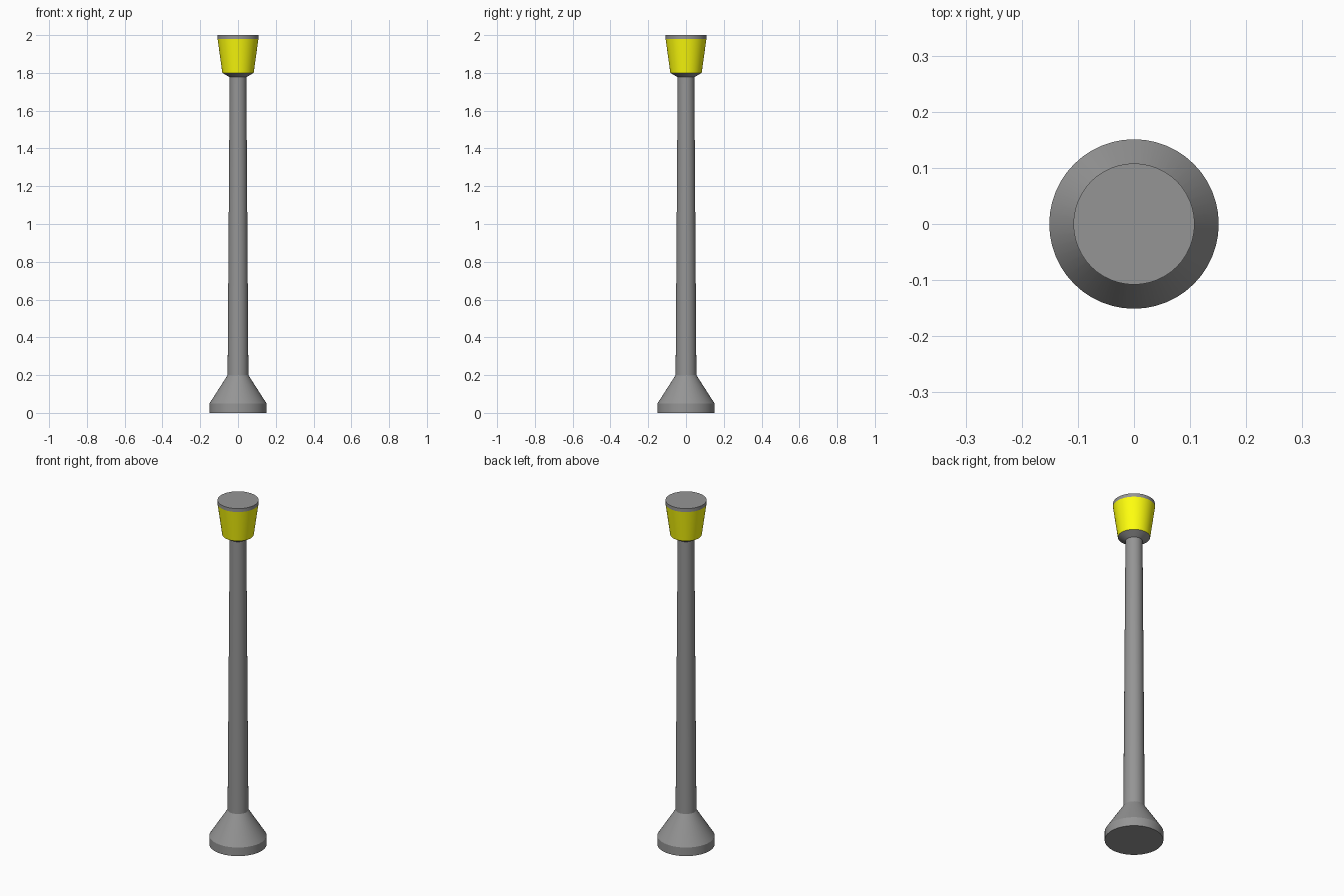
import bpy, bmesh
from math import cos, sin, tau, radians

if "Cube" in bpy.data.objects:
    bpy.data.objects.remove(bpy.data.objects["Cube"])

SIDES = 48


def material(name, color):
    mat = bpy.data.materials.new(name)
    mat.diffuse_color = color
    mat.use_nodes = True
    mat.node_tree.nodes["Principled BSDF"].inputs["Base Color"].default_value = mat.diffuse_color
    return mat


METAL = material("dark_grey_metal", (0.30, 0.30, 0.30, 1))
GLASS = material("yellow_glass", (1.0, 1.0, 0.004, 1))


def lathe(name, profile, mat=METAL, bottom=False, top=False):
    """Revolve (radius, z) points around z, optionally closing the ends."""
    bm = bmesh.new()
    rings = [[bm.verts.new((r * cos(tau * i / SIDES), r * sin(tau * i / SIDES), z))
              for i in range(SIDES)] for r, z in profile]
    for low, high in zip(rings, rings[1:]):
        for i in range(SIDES):
            j = (i + 1) % SIDES
            bm.faces.new((low[i], low[j], high[j], high[i]))
    if bottom:
        bm.faces.new(rings[0][::-1])
    if top:
        bm.faces.new(rings[-1])
    for f in bm.faces:
        f.smooth = True
    mesh = bpy.data.meshes.new(name)
    bm.to_mesh(mesh)
    bm.free()
    mesh.set_sharp_from_angle(angle=radians(25))
    mesh.materials.append(mat)
    obj = bpy.data.objects.new(name, mesh)
    bpy.context.collection.objects.link(obj)
    return obj


# Foot: short drum with a conical shoulder
lathe("base", [(0.151, 0), (0.151, 0.05), (0.055, 0.2)], bottom=True)

# Slightly tapered post
lathe("pole", [(0.055, 0.2), (0.044, 1.777)])

# Flared collar holding the lamp
lathe("lamp_collar", [(0.044, 1.777), (0.083, 1.8)])

# Yellow lamp glass widening upward
lathe("lamp_glass", [(0.083, 1.8), (0.108, 1.98)], GLASS)

# Flat lid
lathe("lamp_cap", [(0.108, 1.98), (0.108, 2.0)], top=True)
